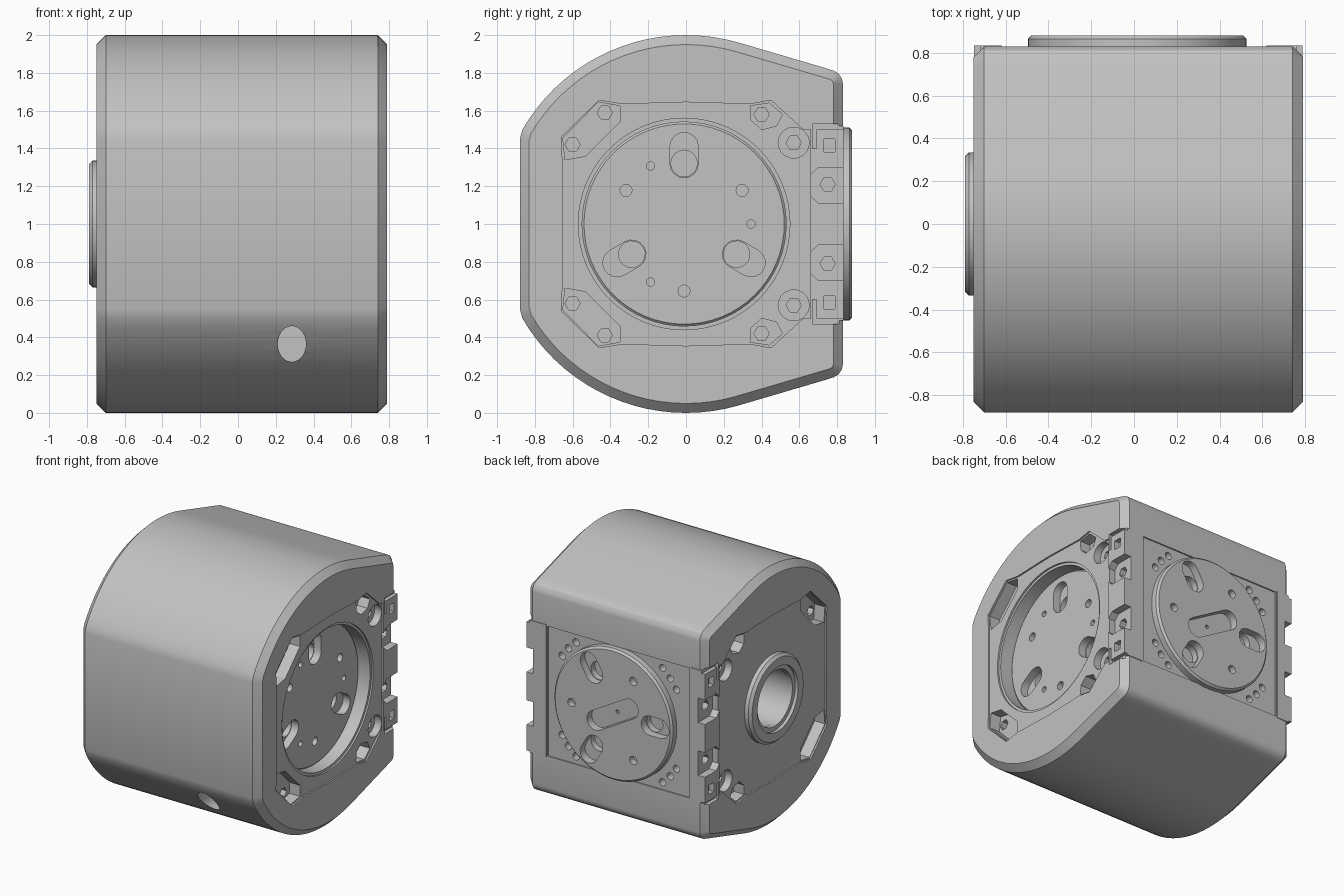
import bpy, bmesh
from math import sin, cos, radians, pi

if "Cube" in bpy.data.objects:
    bpy.data.objects.remove(bpy.data.objects["Cube"], do_unlink=True)

GREY = (0.54, 0.54, 0.54, 1)
metal = bpy.data.materials.new("light grey metal")
metal.use_nodes = True
metal.diffuse_color = GREY
metal.node_tree.nodes["Principled BSDF"].inputs["Base Color"].default_value = GREY


def prism(name, points, axis, lo, hi, chamfer_lo=0, chamfer_hi=0):
    """Extrude a (u, z) outline along x or y, with optional end chamfers."""
    bm = bmesh.new()
    place = (lambda u, v, t: (t, u, v)) if axis == "x" else (lambda u, v, t: (u, t, v))
    ends = [[bm.verts.new(place(u, v, t)) for u, v in points] for t in (lo, hi)]
    n = len(points)
    caps = [bm.faces.new(ring) for ring in ends]
    for i in range(n):
        j = (i + 1) % n
        bm.faces.new((ends[0][i], ends[0][j], ends[1][j], ends[1][i]))
    bmesh.ops.recalc_face_normals(bm, faces=bm.faces[:])
    for cap, size in zip(caps, (chamfer_lo, chamfer_hi)):
        if size:
            bmesh.ops.bevel(bm, geom=list(cap.edges), offset=size, segments=1,
                            affect="EDGES", profile=0.5)
    mesh = bpy.data.meshes.new(name)
    bm.to_mesh(mesh)
    bm.free()
    obj = bpy.data.objects.new(name, mesh)
    bpy.context.collection.objects.link(obj)
    mesh.materials.append(metal)
    return obj


def combine(obj, other, operation="DIFFERENCE"):
    mod = obj.modifiers.new("combine", "BOOLEAN")
    mod.operation, mod.solver, mod.object = operation, "EXACT", other
    bpy.context.view_layer.objects.active = obj
    bpy.ops.object.modifier_apply(modifier=mod.name)
    bpy.data.objects.remove(other, do_unlink=True)


def cut(obj, points, axis, lo, hi):
    combine(obj, prism("cutter", points, axis, min(lo, hi), max(lo, hi)))


def circle(u, v, r, n=20, rz=None):
    return [(u + r * cos(2 * pi * i / n), v + (rz or r) * sin(2 * pi * i / n))
            for i in range(n)]


def capsule(u, v, angle, start, end, r, n=8):
    """Round-ended slot on a ray from (u, v)."""
    a, pts = radians(angle), []
    for dist, base in ((end, a - pi / 2), (start, a + pi / 2)):
        cu, cv = u + dist * cos(a), v + dist * sin(a)
        pts += [(cu + r * cos(base + pi * i / n), cv + r * sin(base + pi * i / n))
                for i in range(n + 1)]
    return pts


def mirrored(points):
    return points + [(u, 2 - v) for u, v in reversed(points)]


def flip(points):
    return [(u, 2 - v) for u, v in points]


def box(u0, u1, v0, v1):
    return [(u0, v0), (u1, v0), (u1, v1), (u0, v1)]


def finish(obj):
    bpy.ops.object.select_all(action="DESELECT")
    obj.select_set(True)
    bpy.context.view_layer.objects.active = obj
    bpy.ops.object.shade_smooth_by_angle(angle=radians(25))


# Housing: round top and bottom, flat front, tapering to a flat back
upper = [(-0.88, 1.45)]
upper += [(cos(radians(a)), 1 + sin(radians(a))) for a in range(150, 73, -4)]
upper += [(0.74, 1.825)]
upper += [(0.76 + 0.07 * cos(radians(a)), 1.745 + 0.07 * sin(radians(a)))
          for a in (70, 45, 20, 0)]
body = prism("housing", mirrored(upper), "x", -0.75, 0.79, 0.05, 0.05)

# Corner brackets that fill the back edges
for lo, hi in ((-0.748, -0.62), (0.62, 0.788)):
    combine(body, prism("bracket", box(0.70, 0.835, 0.49, 1.52), "x", lo, hi), "UNION")

# Side plates with corner pockets, screw holes and bracket notches
plate = mirrored([(-0.655, 1.35), (-0.66, 1.46), (-0.46, 1.655), (-0.34, 1.635),
                  (0, 1.645), (0.34, 1.635), (0.45, 1.655), (0.62, 1.5), (0.66, 1.5)])
front_pocket = [(-0.64, 1.34), (-0.652, 1.455), (-0.465, 1.645), (-0.35, 1.625),
                (-0.35, 1.54), (-0.53, 1.36)]
rear_pocket = [(0.34, 1.625), (0.44, 1.64), (0.51, 1.58), (0.48, 1.52),
               (0.40, 1.50), (0.345, 1.55)]
notch = [(0.9, 1.11), (0.70, 1.11), (0.66, 1.15), (0.66, 1.26), (0.70, 1.30), (0.9, 1.30)]
groove = [(0.67, 1.40), (0.69, 1.40), (0.69, 1.50), (0.9, 1.50), (0.9, 1.53), (0.67, 1.53)]
for side, face in ((1, 0.79), (-1, -0.75)):
    def sink(points, depth):
        cut(body, points, "x", face - side * depth, face + side * 0.1)
    sink(plate, 0.012)
    for turn in (list, flip):
        sink(turn(front_pocket), 0.10)
        sink(turn(rear_pocket), 0.10)
        sink(turn(circle(0.57, 1.43, 0.082)), 0.07)
        sink(turn(notch), 0.06)
        sink(turn(groove), 0.03)
        sink(turn(box(0.73, 0.79, 1.38, 1.45)), 0.04)
        for u, v in ((-0.43, 1.59), (-0.60, 1.42), (0.40, 1.58), (0.57, 1.43), (0.75, 1.21)):
            sink(turn(circle(u, v, 0.04, 6)), 0.15)

# Large socket on one side, shaft bore on the other
cut(body, circle(-0.01, 1, 0.56, 64), "x", 0.765, 0.9)
cut(body, circle(-0.01, 1, 0.54, 64), "x", 0.52, 0.9)
cut(body, circle(0, 1, 0.22, 40), "x", -0.9, -0.40)

# Back strip, disc seat and small fixing holes
cut(body, box(-0.61, 0.61, 0.50, 1.51), "y", 0.82, 0.95)
cut(body, circle(0.015, 1, 0.50, 64), "y", 0.72, 0.95)
for sx in (-1, 1):
    for sz in (-1, 1):
        for a in (50, 41, 32):
            hole = circle(sx * 0.58 * cos(radians(a)), 1 + sz * 0.58 * sin(radians(a)), 0.028, 12)
            cut(body, hole, "y", 0.75, 0.95)

# Access hole low on the front
cut(body, circle(0.285, 0.365, 0.075, 28, 0.095), "y", -1, -0.55)
finish(body)


def mount_disc(name, axis, u, r, lo, hi, first, small):
    """Disc with three keyed slots and rings of small holes."""
    disc = prism(name, circle(u, 1, r, 64), axis, lo, hi, 0, 0.015)
    for k in range(3):
        a = first + 120 * k
        cut(disc, capsule(u, 1, a, 0.32, 0.41, 0.075), axis, hi - 0.06, hi + 0.1)
        cut(disc, capsule(u, 1, a, 0.32, 0.321, 0.07), axis, hi - 0.11, hi + 0.1)
        for turn, size in small:
            b = radians(a + turn)
            cut(disc, circle(u + 0.355 * cos(b), 1 + 0.355 * sin(b), size, 12),
                axis, hi - 0.05, hi + 0.1)
    return disc


# Disc at the bottom of the socket
socket_disc = mount_disc("socket_disc", "x", -0.01, 0.545, 0.50, 0.67, 90,
                         ((60, 0.032), (30, 0.022)))
finish(socket_disc)

# Raised disc on the back with a central key slot
back_disc = mount_disc("back_disc", "y", 0.015, 0.51, 0.70, 0.88, 60, ((60, 0.032),))
cut(back_disc, capsule(0.015, 1, 150, -0.17, 0.17, 0.075), "y", 0.82, 0.98)
cut(back_disc, circle(0.015, 1, 0.015, 10), "y", 0.79, 0.98)
finish(back_disc)

# Shaft collar around the bore
collar = prism("shaft_collar", circle(0, 1, 0.335, 64), "x", -0.79, -0.72, 0.02, 0)
cut(collar, circle(0, 1, 0.25, 48), "x", -0.9, -0.765)
cut(collar, circle(0, 1, 0.215, 48), "x", -0.9, -0.6)
finish(collar)

# Ribs inside the bore
for i in range(4):
    z = 0.86 + 0.09 * i
    rib = prism("bore_rib", box(-0.17, 0.17, z - 0.02, z + 0.02), "x", -0.48, -0.39)
    finish(rib)
